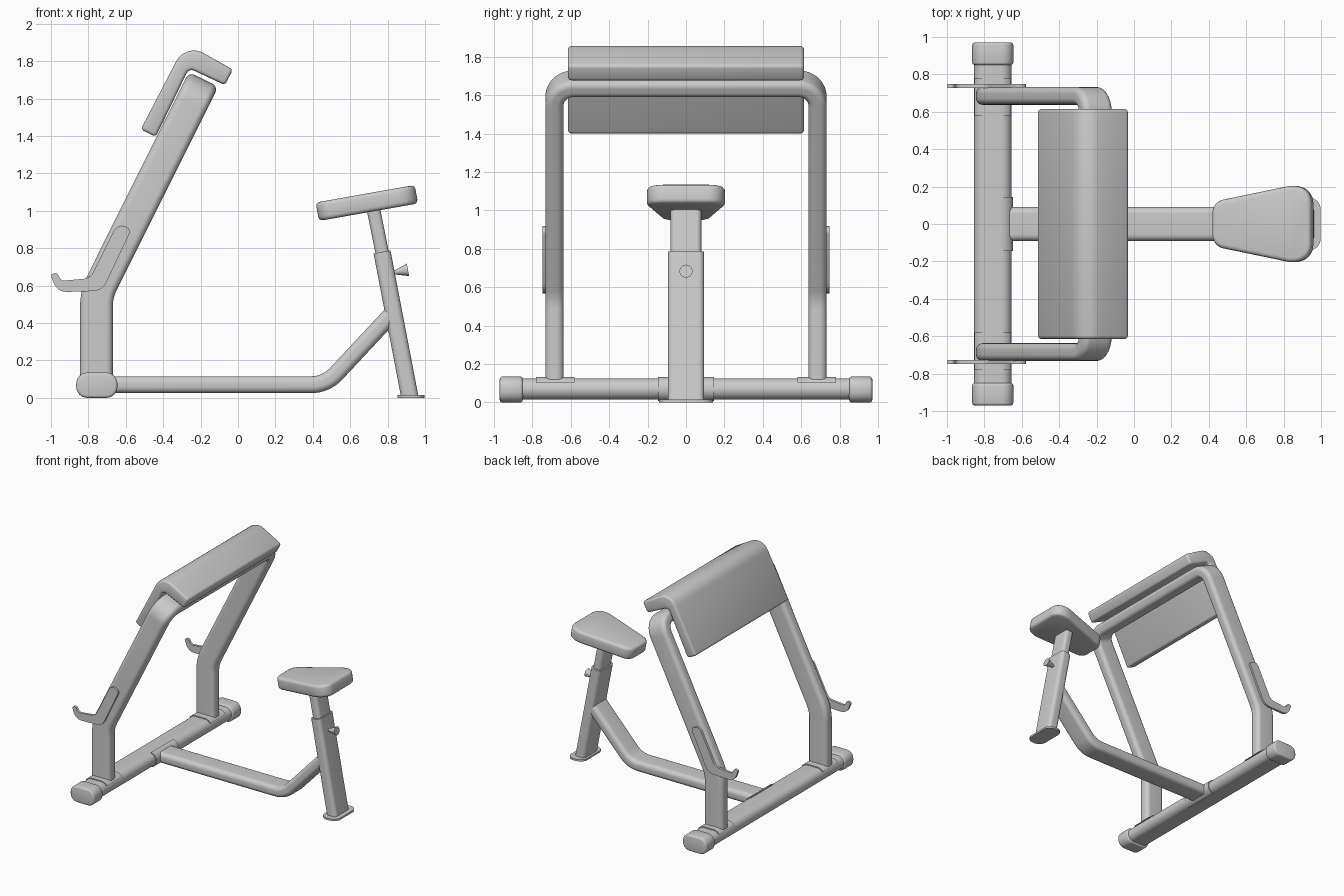
import bpy, bmesh, math
from mathutils import Vector as V

if "Cube" in bpy.data.objects:
    bpy.data.objects.remove(bpy.data.objects["Cube"])


def fillet(pts, d, closed=True, n=8):
    """Round the corners of a path or outline; d is the cut length (one value or one per point)."""
    pts = [V(p) for p in pts]
    ds = d if isinstance(d, (list, tuple)) else [d] * len(pts)
    out = []
    for i, p in enumerate(pts):
        if ds[i] == 0 or (not closed and i in (0, len(pts) - 1)):
            out.append(p)
            continue
        a, b = pts[i - 1] - p, pts[(i + 1) % len(pts)] - p
        k = math.cos(a.angle(-b) / 2)
        p0 = p + a.normalized() * min(ds[i], a.length * .49)
        p2 = p + b.normalized() * min(ds[i], b.length * .49)
        for j in range(n + 1):
            t = j / n
            c = ((1 - t) ** 2, 2 * k * t * (1 - t), t * t)
            out.append((p0 * c[0] + p * c[1] + p2 * c[2]) / sum(c))
    return out


def rrect(w, h, r, x=0, y=0):
    w, h = w / 2, h / 2
    return [p + V((x, y)) for p in fillet([(-w, -h), (w, -h), (w, h), (-w, h)], r)]


def smooth(ob, name):
    ob.name = ob.data.name = name
    bpy.ops.object.select_all(action='DESELECT')
    ob.select_set(True)
    bpy.context.view_layer.objects.active = ob
    bpy.ops.object.shade_smooth_by_angle(angle=math.radians(35))


def sweep(name, prof, path, w, bevel=0):
    """Sweep a closed profile along a path; w is the starting direction of the profile's first axis."""
    path, w = [V(p) for p in path], V(w)
    bm = bmesh.new()
    rings = []
    for i, p in enumerate(path):
        t = V((0, 0, 0))
        if i:
            t += (p - path[i - 1]).normalized()
        if i < len(path) - 1:
            t += (path[i + 1] - p).normalized()
        t.normalize()
        w = (w - t * w.dot(t)).normalized()
        b = t.cross(w)
        rings.append([bm.verts.new(p + w * q[0] + b * q[1]) for q in prof])
    m = len(prof)
    for r, s in zip(rings, rings[1:]):
        for j in range(m):
            bm.faces.new((r[j], r[(j + 1) % m], s[(j + 1) % m], s[j]))
    bm.faces.new(rings[0])
    bm.faces.new(rings[-1])
    bmesh.ops.recalc_face_normals(bm, faces=bm.faces)
    if bevel:
        edges = [e for e in bm.edges if e.calc_face_angle(0) > math.radians(35)]
        bmesh.ops.bevel(bm, geom=edges, offset=bevel, segments=3, profile=.5,
                        affect='EDGES', clamp_overlap=False)
    me = bpy.data.meshes.new(name)
    bm.to_mesh(me)
    bm.free()
    ob = bpy.data.objects.new(name, me)
    bpy.context.collection.objects.link(ob)
    smooth(ob, name)


def along_y(name, outline, y0, y1, bevel=0):
    """Extrude an x-z outline between two y values."""
    sweep(name, outline, [(0, max(y0, y1), 0), (0, min(y0, y1), 0)], (1, 0, 0), bevel)


# base tube
BX, BZ = -.755, .07
along_y("base_tube", rrect(.2, .11, .054, BX, BZ), -.9, .9)
band = rrect(.215, .125, .06)
saddle = [p + V((BX, BZ)) for p in band if p.y > .028]
collar = [p + V((BX, BZ)) for p in band if p.x > .05]
along_y("centre_collar", collar, -.145, .145)

# mirrored parts: end caps, leg saddles, bar hooks
hook = fillet([(-.62, .925), (-.57, .9), (-.725, .572), (-.965, .565), (-1.003, .66),
               (-.968, .67), (-.945, .625), (-.79, .64), (-.655, .91)],
              [.025, .025, .05, .05, .015, .015, .02, .035, .02], n=5)
for s, side in ((1, "left"), (-1, "right")):
    along_y("end_cap_" + side, rrect(.22, .135, .06, BX, .0675), s * .85, s * .97, .014)
    along_y("leg_saddle_" + side, saddle, s * .58, s * .78)
    along_y("bar_hook_" + side, hook, s * .728, s * .748)

# bent arch: both legs and the top crossbar
half = [(-.757, .685, .11), (-.757, .685, .555), (-.205, .685, 1.66)]
arch = half + [(x, -y, z) for x, y, z in reversed(half)]
sweep("arch_frame", rrect(.175, .095, .035),
      fillet(arch, [0, .07, .1, .1, .07, 0], False), (1, 0, 0))

# arm pad
pad = fillet([(-.52, 1.435), (-.44, 1.395), (-.262, 1.762), (-.07, 1.672),
              (-.027, 1.755), (-.28, 1.897)], [0, 0, .03, 0, 0, .11])
along_y("arm_pad", pad, -.615, .615, .018)

# centre tube
sweep("centre_tube", rrect(.182, .09, .035),
      fillet([(-.7, 0, .07), (.47, 0, .07), (.82, 0, .445)], .08, False), (0, 1, 0))

# seat post, foot and adjusting knob
sweep("seat_post_outer", rrect(.19, .092, .03), [(.918, 0, .008), (.77, 0, .78)], (0, 1, 0))
sweep("seat_post_inner", rrect(.16, .072, .025), [(.79, 0, .68), (.722, 0, 1.02)], (0, 1, 0))
sweep("foot_plate", rrect(.145, .28, .06, .925), [(0, 0, 0), (0, 0, .015)], (1, 0, 0))
bpy.ops.mesh.primitive_cone_add(vertices=24, radius1=.01, radius2=.034, depth=.075,
                                location=(.872, 0, .677), rotation=(0, math.pi / 2 - .19, 0))
smooth(bpy.context.object, "adjusting_knob")

# seat
edge = [(-.27, -.118), (.19, -.212), (.268, -.16)]
outline = fillet(edge + [(x, -y) for x, y in reversed(edge)],
                 [.06, .06, .05, .05, .06, .06])
c, up = V((.69, 0, 1.042)), V((-.174, 0, .985))
sweep("seat", outline, [c - up * .05, c + up * .05], (.985, 0, .174), .022)
